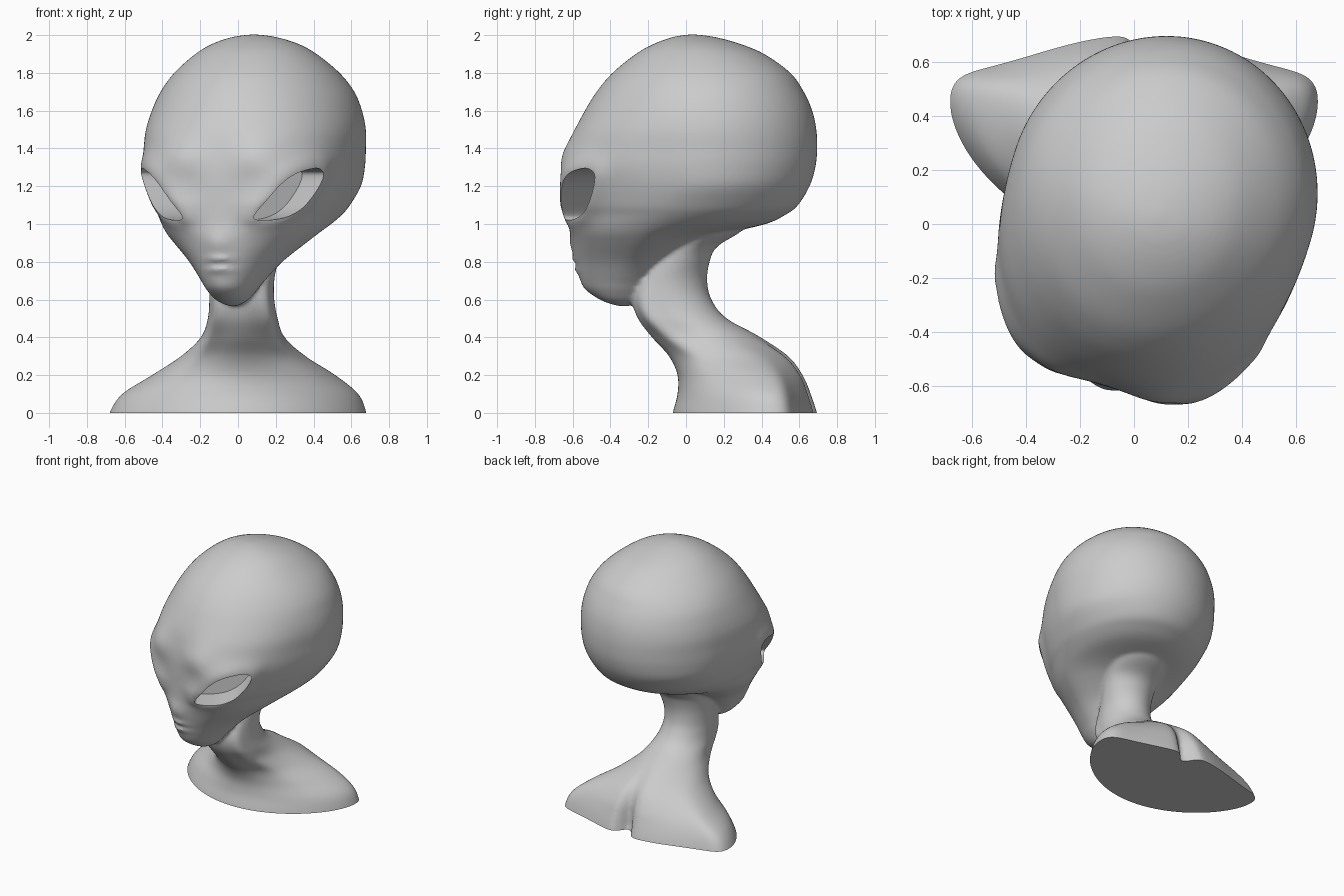
import bpy, bmesh, math
from mathutils import Vector

if "Cube" in bpy.data.objects:
    bpy.data.objects.remove(bpy.data.objects["Cube"], do_unlink=True)

YAW = math.radians(17)          # the head is turned a little to its right
HEAD_X, HEAD_Y = 0.105, 0.10
STEPS, SEGMENTS = 6, 112


def gauss(value, centre, width):
    return math.exp(-((value - centre) / width) ** 2)


def clamp(value):
    return max(0, min(1, value))


def spline(rows, cyclic=False):
    """Resample rows of numbers with a Catmull-Rom curve."""
    count = len(rows)

    def pick(i):
        return rows[i % count] if cyclic else rows[max(0, min(count - 1, i))]

    result = []
    for i in range(count if cyclic else count - 1):
        quad = list(zip(pick(i - 1), pick(i), pick(i + 1), pick(i + 2)))
        for k in range(STEPS):
            t = k / STEPS
            result.append([0.5 * (2 * b + (c - a) * t + (2 * a - 5 * b + 4 * c - d) * t * t
                                  + (3 * b - a - 3 * c + d) * t ** 3) for a, b, c, d in quad])
    if not cyclic:
        result.append(list(rows[-1]))
    return result


def loft(bm, rings):
    """Skin a stack of closed rings and cap both ends."""
    loops = [[bm.verts.new(p) for p in ring] for ring in rings]
    for low, high in zip(loops, loops[1:]):
        for i in range(len(low)):
            j = (i + 1) % len(low)
            bm.faces.new((low[i], low[j], high[j], high[i]))
    bm.faces.new(loops[0][::-1])
    bm.faces.new(loops[-1])


def make_object(name, bm):
    bmesh.ops.recalc_face_normals(bm, faces=bm.faces[:])
    mesh = bpy.data.meshes.new(name)
    bm.to_mesh(mesh)
    bm.free()
    obj = bpy.data.objects.new(name, mesh)
    bpy.context.collection.objects.link(obj)
    return obj


def bake(obj):
    """Replace the mesh by its result after modifiers."""
    bpy.context.view_layer.update()
    graph = bpy.context.evaluated_depsgraph_get()
    mesh = bpy.data.meshes.new_from_object(obj.evaluated_get(graph))
    obj.modifiers.clear()
    obj.data = mesh


def head_to_world(side, forward, z):
    return Vector((HEAD_X + side * math.cos(YAW) - forward * math.sin(YAW),
                   HEAD_Y - side * math.sin(YAW) - forward * math.cos(YAW), z))


# Eye outline: distance outward from the inner corner, height
EYE = spline([(0, 1.035), (.06, 1.02), (.16, 1.03), (.235, 1.055), (.3, 1.1), (.366, 1.18),
              (.4, 1.25), (.385, 1.283), (.33, 1.295), (.21, 1.268), (.12, 1.21), (.04, 1.11)],
             cyclic=True)
EYE_SIDE, EYE_FORWARD = 0.155, 0.68
ALONG = Vector((0.678, -0.735))
OUT = Vector((0.735, 0.678))


def sculpt(side, forward, z):
    """Add lids, brow, nose and lips to a point of the head."""
    sign = -1 if side < 0 else 1
    side = abs(side)
    if forward > 0.12 and 0.85 < z < 1.65:
        t = (side - EYE_SIDE) * ALONG.x + (forward - EYE_FORWARD) * ALONG.y
        gap = min(math.hypot(t - a, z - b) for a, b in EYE)
        upper = clamp(0.5 + (z - 1.05 - 0.5 * clamp(t)) / 0.12)
        brow = 0.06 - 0.035 * clamp(t / 0.35)
        push = (0.025 + (brow - 0.025) * upper) * gauss(gap, 0, 0.05 + 0.03 * upper)
        push *= clamp(side / 0.12)
        side += push * OUT.x
        forward += push * OUT.y
        # Heavy inner brow
        forward += 0.035 * gauss(side, 0.23, 0.14) * gauss(z, 1.35, 0.11)
    if forward > 0.4:
        forward += 0.018 * gauss(side, 0, 0.07) * gauss(z, 0.9, 0.06)
        mouth = gauss(side, 0, 0.07)
        forward += mouth * (0.022 * gauss(z, 0.812, 0.016) - 0.02 * gauss(z, 0.787, 0.011)
                            + 0.02 * gauss(z, 0.76, 0.018))
    return head_to_world(sign * side, forward, z)


# Head sections: height, front, back, widest point, half width
HEAD = [(.565, .48, .42, .45, .02), (.595, .57, .36, .47, .08), (.65, .655, .31, .46, .13),
        (.7, .685, .27, .44, .165), (.8, .71, .18, .38, .245), (.9, .725, .03, .3, .35),
        (.95, .73, -.1, .26, .4), (1.0, .73, -.32, .2, .44), (1.05, .73, -.43, .12, .475),
        (1.1, .73, -.495, .08, .505), (1.2, .73, -.555, 0, .545), (1.3, .725, -.587, 0, .565),
        (1.4, .71, -.597, 0, .57), (1.5, .685, -.592, 0, .57), (1.6, .64, -.57, 0, .55),
        (1.7, .58, -.525, 0, .51), (1.8, .495, -.455, .02, .435), (1.9, .37, -.315, .04, .32),
        (1.955, .27, -.18, .05, .225), (1.99, .17, -.05, .07, .115), (2.003, .09, .05, .07, .02)]


def head_ring(z, front, back, middle, width):
    ring = []
    power = 2 / (1.93 + 0.57 * gauss(z, 1.3, 0.25))
    for i in range(SEGMENTS):
        angle = math.tau * i / SEGMENTS
        c, s = math.cos(angle), math.sin(angle)
        p = power if c > 0 else 1
        reach = (front - middle) if c > 0 else (back - middle)
        ring.append(sculpt(math.copysign(width * abs(s) ** p, s), middle + reach * abs(c) ** p, z))
    return ring


# Neck and shoulder sections: height, centre, half width, front, back, sweep of the tips
BODY = [(-.08, 0, .69, -.08, .71, .14), (0, 0, .68, -.07, .697, .14), (.1, .012, .625, -.045, .665, .13),
        (.2, .03, .485, -.045, .625, .11), (.3, .028, .33, -.09, .55, .07),
        (.4, .025, .222, -.18, .4, .02), (.5, .025, .185, -.255, .215, 0),
        (.6, .02, .172, -.285, .135, 0), (.7, .02, .172, -.26, .112, 0),
        (.8, .03, .182, -.2, .125, 0), (.88, .04, .195, -.15, .165, 0),
        (.96, .06, .21, -.1, .29, 0), (1.05, .08, .2, -.1, .38, 0)]


def body_ring(z, centre, width, front, back, sweep):
    ring = []
    for i in range(SEGMENTS):
        angle = math.tau * i / SEGMENTS
        c, s = math.cos(angle), math.sin(angle)
        # Two cords run down the front of the neck
        cord = 0.024 * gauss(abs(math.atan2(s, c)), 0.8, 0.25) * gauss(z, 0.48, 0.2)
        x = centre + width * s + cord * s
        y = (front + back) / 2 - (back - front) / 2 * c + sweep * s * s - cord * c
        # Hollow shoulder blades and the groove between them
        if c < 0:
            y -= 0.43 * sweep * (2 * s * c) ** 2
            y -= 0.11 * gauss(x, 0.065, 0.055) * clamp(1.1 - z / 0.4)
        ring.append((x, y, z))
    return ring


# Head, neck and shoulders fused into one skin
bm = bmesh.new()
loft(bm, [head_ring(*row) for row in spline(HEAD)])
loft(bm, [body_ring(*row) for row in spline(BODY)])
bust = make_object("alien_bust", bm)
fuse = bust.modifiers.new("fuse", 'REMESH')
fuse.mode = 'VOXEL'
fuse.voxel_size = 0.0125
soften = bust.modifiers.new("soften", 'SMOOTH')
soften.factor = 0.5
soften.iterations = 6
bake(bust)

# Flat base
bm = bmesh.new()
bm.from_mesh(bust.data)
bmesh.ops.bisect_plane(bm, geom=bm.verts[:] + bm.edges[:] + bm.faces[:], plane_co=(0, 0, 0),
                       plane_no=(0, 0, 1), clear_inner=True)
bmesh.ops.holes_fill(bm, edges=[e for e in bm.edges if e.is_boundary], sides=0)
bmesh.ops.recalc_face_normals(bm, faces=bm.faces[:])
bm.to_mesh(bust.data)
bm.free()

# Empty eye sockets
cutters = []
for name, sign in (("left_eye_cutter", 1), ("right_eye_cutter", -1)):
    rings = []
    for depth in (-0.12, 0.25):
        flat = [Vector((EYE_SIDE, EYE_FORWARD)) + ALONG * t + OUT * depth for t, z in EYE]
        rings.append([head_to_world(sign * p.x, p.y, z) for p, (t, z) in zip(flat, EYE)])
    bm = bmesh.new()
    loft(bm, rings)
    cutter = make_object(name, bm)
    cutter.hide_render = True
    cutters.append(cutter)
    cut = bust.modifiers.new(name, 'BOOLEAN')
    cut.operation = 'DIFFERENCE'
    cut.solver = 'EXACT'
    cut.object = cutter
bake(bust)
for cutter in cutters:
    bpy.data.objects.remove(cutter, do_unlink=True)

# One plain grey colour
GREY = (0.6, 0.6, 0.6, 1)
skin = bpy.data.materials.new("grey_skin")
skin.use_nodes = True
skin.diffuse_color = GREY
skin.node_tree.nodes["Principled BSDF"].inputs["Base Color"].default_value = GREY
bust.data.materials.clear()
bust.data.materials.append(skin)

bpy.ops.object.select_all(action='DESELECT')
bust.select_set(True)
bpy.context.view_layer.objects.active = bust
bpy.ops.object.shade_smooth_by_angle(angle=math.radians(40))
